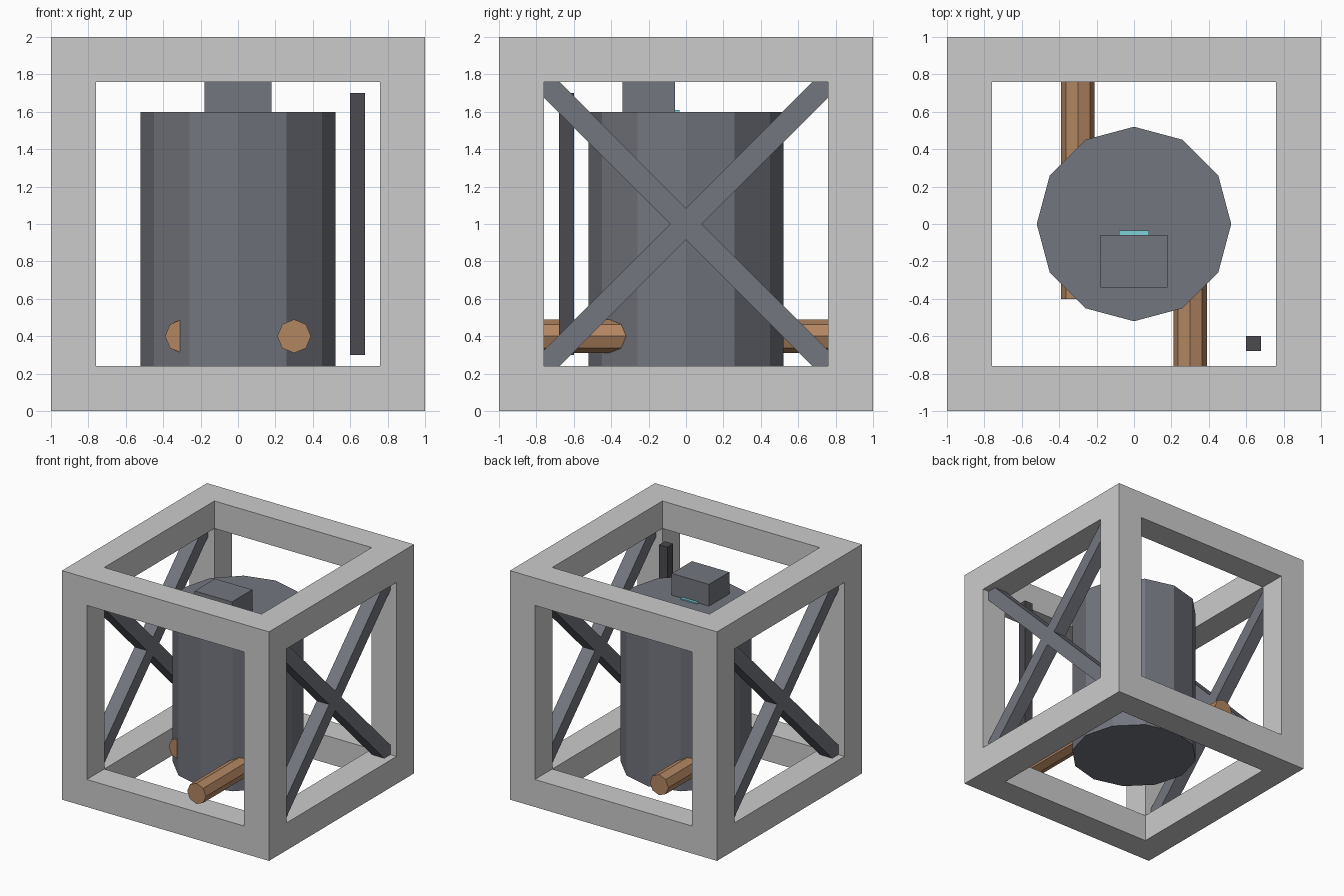
import bpy
from math import pi, sqrt

if "Cube" in bpy.data.objects:
    bpy.data.objects.remove(bpy.data.objects["Cube"])


def material(name, rgb):
    m = bpy.data.materials.new(name)
    m.diffuse_color = (*rgb, 1)
    m.use_nodes = True
    m.node_tree.nodes["Principled BSDF"].inputs["Base Color"].default_value = m.diffuse_color
    return m


STEEL = material("dark_steel", (0.17, 0.18, 0.21))
BLACK = material("charcoal", (0.07, 0.07, 0.08))
COPPER = material("copper", (0.45, 0.24, 0.12))
TEAL = material("teal_glow", (0.2, 0.65, 0.7))


def finish(name, mat):
    ob = bpy.context.object
    ob.name = ob.data.name = name
    if mat:
        ob.data.materials.append(mat)
    return ob


def box(name, loc, size, mat=None, tilt=0):
    bpy.ops.mesh.primitive_cube_add(size=1, location=loc, rotation=(tilt, 0, 0))
    bpy.context.object.scale = size
    bpy.ops.object.transform_apply(location=False, rotation=False, scale=True)
    return finish(name, mat)


def cylinder(name, sides, radius, depth, loc, mat, tilt=0):
    bpy.ops.mesh.primitive_cylinder_add(vertices=sides, radius=radius, depth=depth,
                                        location=loc, rotation=(tilt, 0, 0))
    return finish(name, mat)


# Cube frame: corner posts with rails fitted between them
W = 0.24
C = 1 - W / 2
INNER = 2 - 2 * W
for a in (-C, C):
    for b in (-C, C):
        box("frame_post", (a, b, 1), (W, W, 2))
        box("frame_rail_x", (0, a, 1 + b), (INNER, W, W))
        box("frame_rail_y", (a, 0, 1 + b), (W, INNER, W))

# Crossed braces on the left and right sides
for x in (-C, C):
    for s in (-1, 1):
        box("cross_brace", (x, 0, 1), (0.12, 1.6 * sqrt(2), 0.12), STEEL, s * pi / 4)

# Tank body
cylinder("tank", 12, 0.52, 1.4, (0, 0, 0.9), STEEL)

# Control box on the lid with its small indicator strip
box("control_box", (0, -0.2, 1.69), (0.36, 0.28, 0.2), STEEL)
box("indicator_strip", (0, -0.05, 1.57), (0.16, 0.03, 0.08), TEAL)

# Inlet and outlet pipes
cylinder("front_pipe", 8, 0.09, 1.2, (0.3, -0.4, 0.4), COPPER, pi / 2)
cylinder("back_pipe", 8, 0.09, 1.2, (-0.3, 0.2, 0.4), COPPER, pi / 2)

# Upright rod in the front right corner
box("upright_rod", (0.64, -0.64, 1), (0.08, 0.08, 1.4), BLACK)
